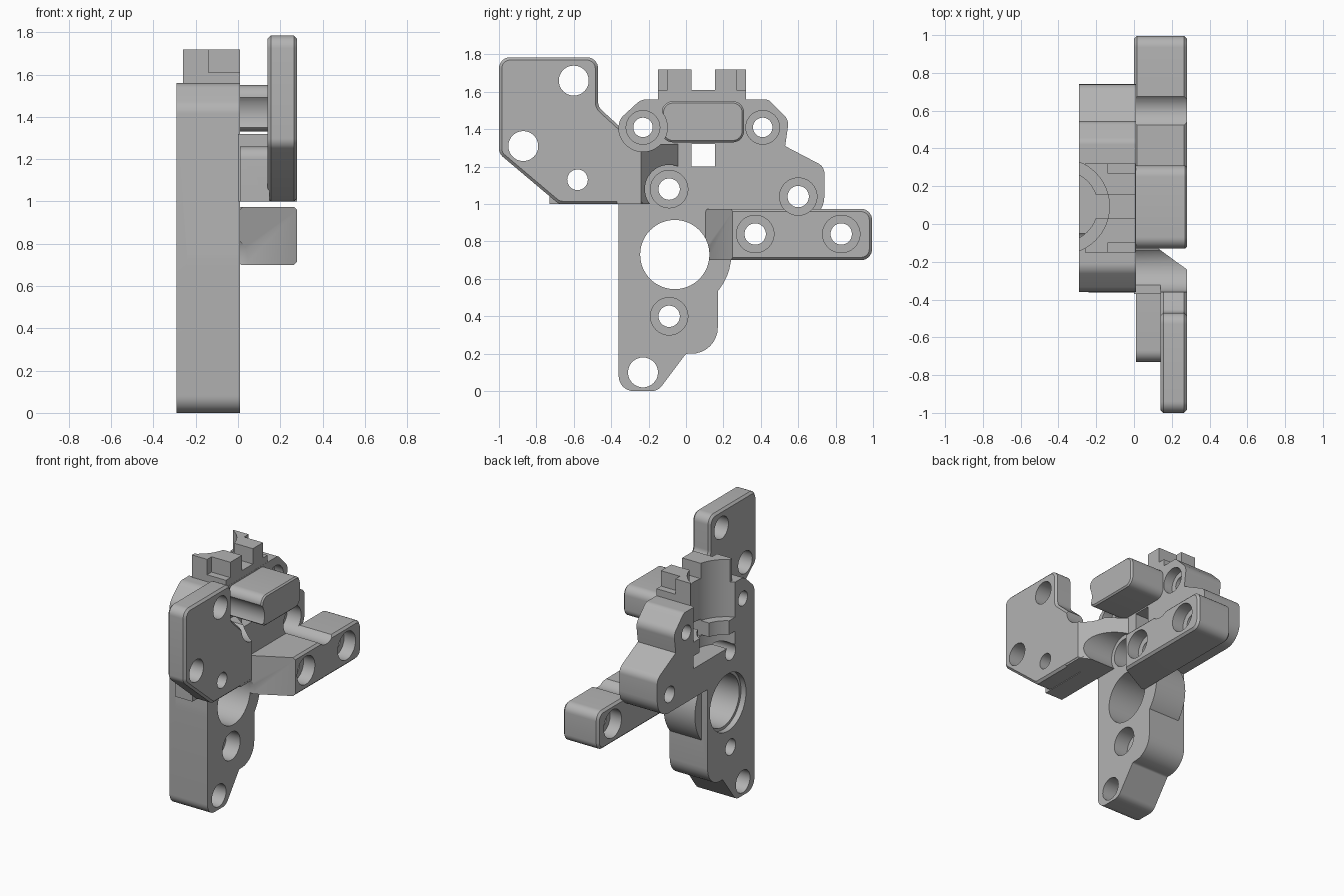
import bpy, bmesh, math
from mathutils import Vector

if "Cube" in bpy.data.objects:
    bpy.data.objects.remove(bpy.data.objects["Cube"], do_unlink=True)

grey = bpy.data.materials.new("plain grey")
grey.use_nodes = True
grey.diffuse_color = (0.45, 0.45, 0.45, 1)
grey.node_tree.nodes["Principled BSDF"].inputs["Base Color"].default_value = grey.diffuse_color


def rounded(corners, steps=8):
    """Turn (a, b, radius) corners into an outline with true arcs."""
    out = []
    for i, (a, b, r) in enumerate(corners):
        p = Vector((a, b))
        if r == 0:
            out.append(p)
            continue
        u = (Vector(corners[i - 1][:2]) - p).normalized()
        v = (Vector(corners[(i + 1) % len(corners)][:2]) - p).normalized()
        half = u.angle(v) / 2
        centre = p + (u + v).normalized() * r / math.sin(half)
        start = p + u * r / math.tan(half) - centre
        end = p + v * r / math.tan(half) - centre
        turn = math.atan2(start.x * end.y - start.y * end.x, start.dot(end))
        for k in range(steps + 1):
            t = turn * k / steps
            c, s = math.cos(t), math.sin(t)
            out.append(centre + Vector((start.x * c - start.y * s, start.x * s + start.y * c)))
    return out


def prism(name, outline, lo, hi, axis="x"):
    """Extrude a (y, z) outline along x, or an (x, y) outline along z."""
    place = (lambda p, h: (h, p[0], p[1])) if axis == "x" else (lambda p, h: (p[0], p[1], h))
    bm = bmesh.new()
    base = bm.faces.new([bm.verts.new(place(p, lo)) for p in outline])
    side = bmesh.ops.extrude_face_region(bm, geom=[base])["geom"]
    moved = [g for g in side if isinstance(g, bmesh.types.BMVert)]
    bmesh.ops.translate(bm, verts=moved, vec=place((0, 0), hi - lo))
    bmesh.ops.recalc_face_normals(bm, faces=bm.faces)
    mesh = bpy.data.meshes.new(name)
    bm.to_mesh(mesh)
    bm.free()
    mesh.materials.append(grey)
    ob = bpy.data.objects.new(name, mesh)
    bpy.context.collection.objects.link(ob)
    return ob


def disc(a, b, r, lo, hi, axis="x", n=48):
    ring = [(a + r * math.cos(math.tau * k / n), b + r * math.sin(math.tau * k / n)) for k in range(n)]
    return prism("round_tool", ring, lo, hi, axis)


def block(y0, y1, z0, z1, x0, x1):
    return prism("block_tool", [(y0, z0), (y1, z0), (y1, z1), (y0, z1)], x0, x1)


def apply_mod(ob, mod):
    bpy.context.view_layer.objects.active = ob
    bpy.ops.object.modifier_apply(modifier=mod.name)


def combine(ob, tools, operation="DIFFERENCE"):
    for tool in tools:
        mod = ob.modifiers.new("shape", "BOOLEAN")
        mod.operation, mod.solver, mod.object = operation, "EXACT", tool
        apply_mod(ob, mod)
        bpy.data.objects.remove(tool, do_unlink=True)


def soften(ob, width=0.015):
    mod = ob.modifiers.new("edge", "BEVEL")
    mod.width, mod.segments, mod.limit_method = width, 1, "ANGLE"
    mod.angle_limit = math.radians(60)
    apply_mod(ob, mod)


def finish(ob):
    bpy.ops.object.select_all(action="DESELECT")
    ob.select_set(True)
    bpy.context.view_layer.objects.active = ob
    bpy.ops.object.shade_smooth_by_angle(angle=math.radians(30))


BACK, FACE, FRONT = -0.29, 0.01, 0.28
BORE = (-0.06, 0.73)
LEFT_SCREW, RIGHT_SCREW = (-0.23, 1.41), (0.41, 1.41)
MID_SCREW, LOW_SCREW, EAR_SCREW = (-0.09, 1.08), (-0.09, 0.40), (0.60, 1.04)

# Main plate with its round hub and top crown
body = prism("main_plate", rounded([
    (-0.36, 0, 0.08), (-0.15, 0, 0.07), (0.0, 0.2, 0.02), (0.17, 0.2, 0.14),
    (0.17, 0.91, 0), (0.74, 0.91, 0.13), (0.74, 1.2, 0.06), (0.53, 1.31, 0),
    (0.55, 1.45, 0.07), (0.44, 1.56, 0.05), (-0.24, 1.56, 0.08), (-0.36, 1.45, 0.08)]), BACK, FACE)
combine(body, [disc(*BORE, 0.302, -0.24, FACE - 0.002),
               block(-0.15, 0.32, 1.5, 1.72, -0.26, FACE - 0.001)], "UNION")

# Bore, screw holes and counterbores
cuts = [disc(*BORE, 0.185, -1, 1, n=64), disc(*BORE, 0.205, -1, -0.25, n=64),
        disc(-0.23, 0.1, 0.08, -1, 1)]
for spot in (MID_SCREW, LOW_SCREW, EAR_SCREW):
    cuts += [disc(*spot, 0.057, -1, 1), disc(*spot, 0.1, -0.1, 1)]
for spot in (LEFT_SCREW, RIGHT_SCREW):
    cuts += [disc(*spot, 0.052, -1, 1), disc(*spot, 0.09, -0.06, 1)]

# Stepped vertical groove, crown slot, square window and crown corners
AXIS = (-0.382, 0.093)
cuts += [disc(*AXIS, 0.252, 1.31, 2, "z", 64), disc(*AXIS, 0.19, 1.15, 2, "z", 64),
         disc(*AXIS, 0.252, 1.12, 1.21, "z", 64),
         block(0.03, 0.155, 1.61, 2, -1, 1), block(0.03, 0.155, 1.2, 1.32, -1, 1)]
for y0, y1 in ((-0.3, -0.1), (0.27, 0.5)):
    cuts.append(block(y0, y1, 1.61, 2, -0.14, 1))
combine(body, cuts)
finish(body)

# Front lug between the two upper screws
lug = prism("front_lug", rounded([
    (-0.13, 1.33, 0.06), (0.31, 1.33, 0.06), (0.31, 1.55, 0.06), (-0.13, 1.55, 0.06)]), 0, FRONT)
soften(lug, 0.01)
combine(lug, [disc(*LEFT_SCREW, 0.13, -1, 1)])
finish(lug)

# Offset ear, its spacer and the ramped link to the plate
ear = prism("offset_ear", rounded([
    (-1, 1.27, 0.06), (-0.68, 1.0, 0.06), (-0.22, 1.0, 0), (-0.22, 1.41, 0),
    (-0.35, 1.41, 0), (-0.47, 1.52, 0.06), (-0.47, 1.785, 0.06), (-1, 1.785, 0.06)]), 0.14, FRONT)
soften(ear)
spacer = prism("spacer", rounded([
    (-0.73, 1.0, 0), (-0.3, 1.0, 0), (-0.3, 1.26, 0), (-0.73, 1.26, 0.06)]), FACE, 0.15)
link = prism("ramp_link", [(0, -0.37), (0.278, -0.37), (0.278, -0.24), (0, -0.035)], 1.0, 1.32, "z")
combine(ear, [spacer, link], "UNION")
ramp = [(0, -0.035), (0.3, -0.255), (0.3, 0.3), (0, 0.3)]
combine(ear, [prism("ramp_tool", ramp, 0.9, 1.9, "z"),
              disc(*LEFT_SCREW, 0.13, -1, 1), disc(*MID_SCREW, 0.13, -1, 1),
              disc(-0.58, 1.13, 0.055, -1, 1), disc(-0.87, 1.31, 0.08, -1, 1),
              disc(-0.6, 1.66, 0.08, -1, 1)])
finish(ear)

# Side arm with ramped root, tool clearance and two counterbored holes
arm = prism("side_arm", rounded([
    (0.1, 0.7, 0), (0.995, 0.7, 0.06), (0.995, 0.975, 0.06), (0.1, 0.975, 0)]), 0, FRONT)
soften(arm)
slope = [(0, 0.1), (0.3, 0.26), (0.3, -0.2), (0, -0.2)]
tools = [prism("slope_tool", slope, 0.5, 1.2, "z"),
         disc(*EAR_SCREW, 0.1, -1, 1), disc(*BORE, 0.185, -1, 1, n=64)]
for y in (0.37, 0.83):
    tools += [disc(y, 0.84, 0.057, -1, 1), disc(y, 0.84, 0.1, 0.19, 1)]
tools.append(disc(0.83, 0.84, 0.1, -1, 0.09))
combine(arm, tools)
finish(arm)
